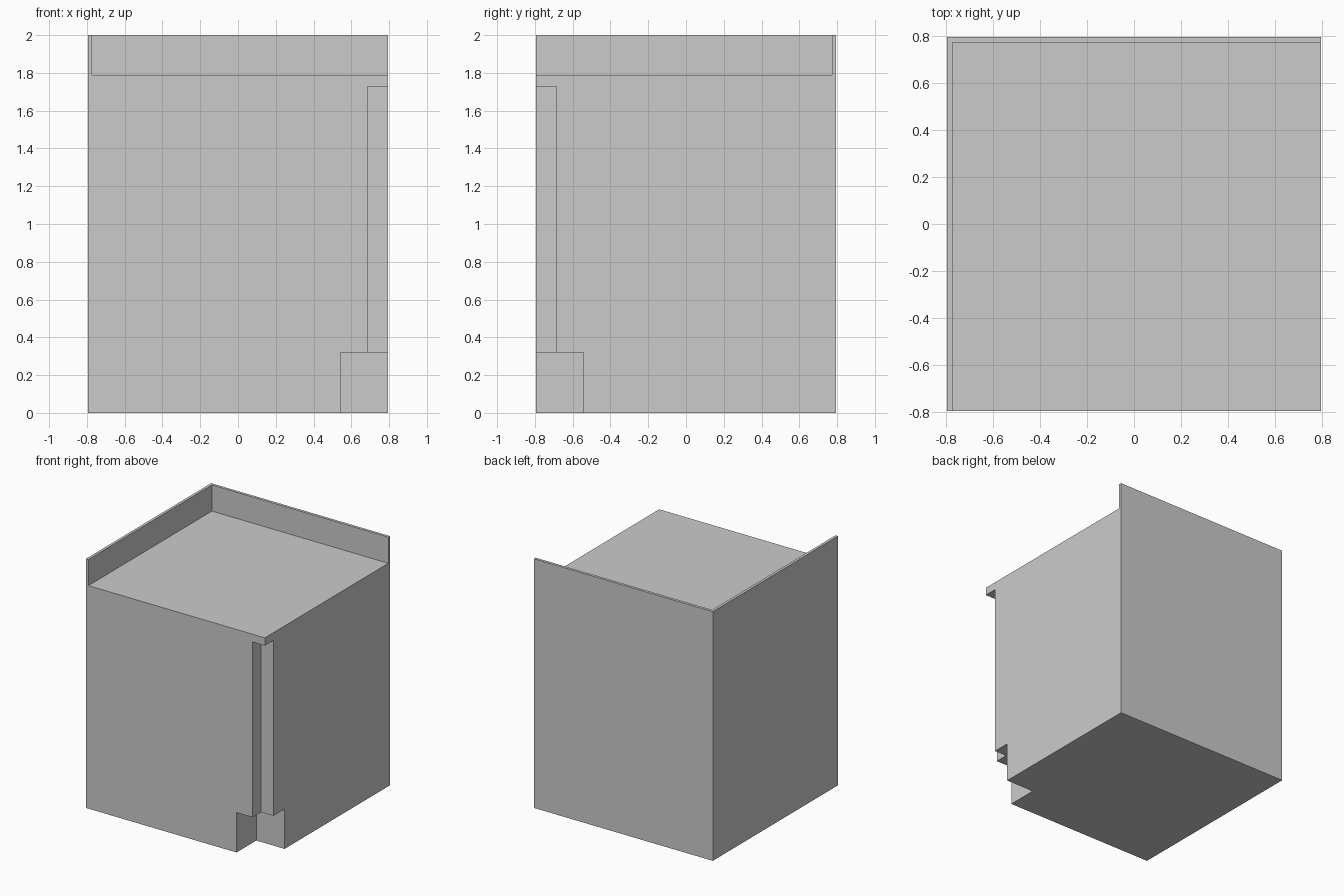
import bpy

if "Cube" in bpy.data.objects:
    bpy.data.objects.remove(bpy.data.objects["Cube"])

H = 0.794  # half width of the block


def box(name, lo, hi):
    """Axis-aligned box between two corners."""
    bpy.ops.mesh.primitive_cube_add(size=1, location=[(a + b) / 2 for a, b in zip(lo, hi)])
    ob = bpy.context.object
    ob.name = name
    ob.scale = [b - a for a, b in zip(lo, hi)]
    bpy.ops.object.transform_apply(location=True, rotation=True, scale=True)
    return ob


def carve(target, lo, hi):
    """Cut a box out of the target and remove the cutter."""
    cutter = box("cutter", lo, hi)
    cutter.hide_render = True
    mod = target.modifiers.new("carve", 'BOOLEAN')
    mod.operation, mod.solver, mod.object = 'DIFFERENCE', 'EXACT', cutter
    bpy.context.view_layer.objects.active = target
    bpy.ops.object.modifier_apply(modifier=mod.name)
    bpy.data.objects.remove(cutter, do_unlink=True)


# Main block
block = box("corner_block", (-H, -H, 0), (H, H, 2))

# Sunken top, leaving thin rims along the left and back
carve(block, (-0.772, -1, 1.79), (1, 0.772, 2.2))

# Front right corner: wide notch at the foot
carve(block, (0.543, -1, -0.2), (1, -0.543, 0.32))

# Front right corner: tall narrow notch running down into the foot notch
carve(block, (0.685, -1, 0.2), (1, -0.685, 1.727))
